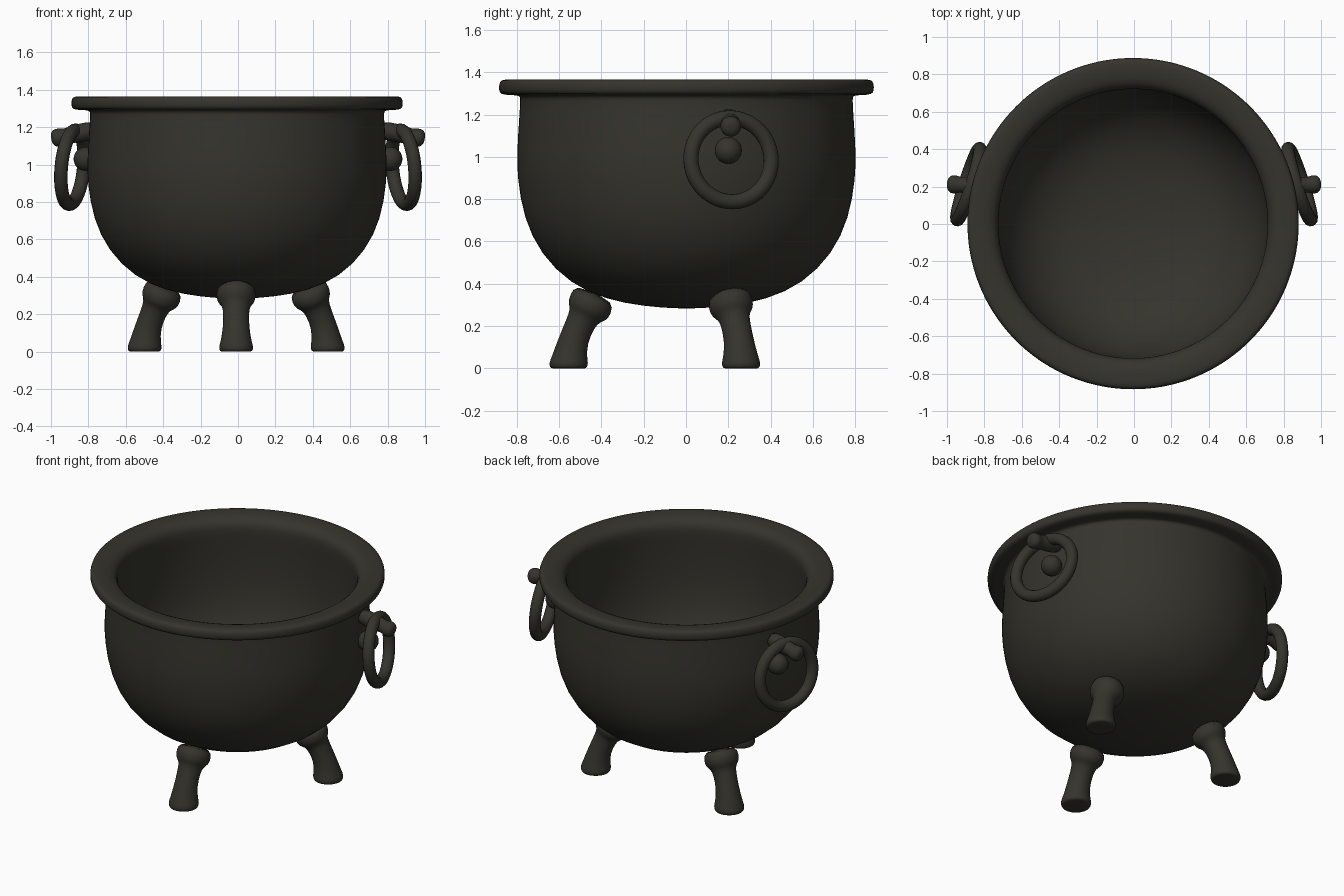
import bpy, bmesh, math
from mathutils import Matrix, Vector

cube = bpy.data.objects.get("Cube")
if cube:
    bpy.data.objects.remove(cube, do_unlink=True)

IRON = (0.035, 0.034, 0.026, 1)
iron = bpy.data.materials.new("dark_cast_iron")
iron.use_nodes = True
iron.diffuse_color = IRON
bsdf = iron.node_tree.nodes["Principled BSDF"]
bsdf.inputs["Base Color"].default_value = IRON
bsdf.inputs["Roughness"].default_value = 0.7


def finish(obj, name, subdivide=0):
    obj.name = obj.data.name = name
    obj.data.materials.append(iron)
    for poly in obj.data.polygons:
        poly.use_smooth = True
    if subdivide:
        mod = obj.modifiers.new("smooth", "SUBSURF")
        mod.levels = mod.render_levels = subdivide
    return obj


def loft(name, rings, sides, matrix=Matrix()):
    """Skin circles given as (centre x, z, radius, tilt in degrees)."""
    bm = bmesh.new()
    loops = []
    for cx, z, radius, tilt in rings:
        turn = Matrix.Rotation(math.radians(-tilt), 3, "Y")
        loop = []
        for i in range(sides):
            a = math.tau * i / sides
            p = turn @ Vector((radius * math.cos(a), radius * math.sin(a), 0))
            loop.append(bm.verts.new(matrix @ (p + Vector((cx, 0, z)))))
        loops.append(loop)
    for low, high in zip(loops, loops[1:]):
        for i in range(sides):
            j = (i + 1) % sides
            bm.faces.new((low[i], low[j], high[j], high[i]))
    bm.faces.new(loops[0][::-1])
    bm.faces.new(loops[-1])
    bmesh.ops.recalc_face_normals(bm, faces=bm.faces)
    mesh = bpy.data.meshes.new(name)
    bm.to_mesh(mesh)
    bm.free()
    obj = bpy.data.objects.new(name, mesh)
    bpy.context.collection.objects.link(obj)
    return finish(obj, name, 1)


def mirror(obj):
    obj.modifiers.new("mirror", "MIRROR").use_axis[0] = True


def bake(obj):
    bpy.ops.object.transform_apply(location=True, rotation=True, scale=True)
    return obj


# Pot: outer wall, flared rim, rolled lip and hollow inside
outer = [(.04, .283), (.2, .293), (.38, .325), (.55, .4), (.69, .54),
         (.77, .71), (.8, .9), (.802, 1.02), (.79, 1.2), (.785, 1.28)]
rim = [(.79, 1.292), (.865, 1.292), (.885, 1.302), (.888, 1.33),
       (.883, 1.357), (.865, 1.367), (.8, 1.364), (.75, 1.352),
       (.722, 1.32), (.718, 1.27)]
inner = [(.73, 1.15), (.735, .92), (.71, .74), (.63, .58), (.5, .46),
         (.35, .4), (.18, .37), (.04, .36)]
loft("pot", [(0, z, r, 0) for r, z in outer + rim + inner], 72,
     Matrix.Translation((-.005, .002, 0)))

# Three splayed legs with flat feet and tilted collars
leg = [(.555, 0, .07, 0), (.555, 0, .088, 0), (.555, .025, .094, 0),
       (.55, .055, .083, 4), (.535, .13, .07, 10), (.5, .21, .069, 20),
       (.478, .25, .076, 25), (.467, .268, .1, 25), (.452, .3, .108, 25),
       (.43, .36, .1, 25)]
for name, angle in (("front", -90), ("back_left", 28), ("back_right", 152)):
    loft(name + "_leg", leg, 24, Matrix.Translation((-.01, 0, 0))
         @ Matrix.Rotation(math.radians(angle), 4, "Z"))

# Hanging ring handles
normal = Vector((.95, .3, .09))
bpy.ops.mesh.primitive_torus_add(
    major_radius=.199, minor_radius=.036, major_segments=48, minor_segments=14,
    location=(.885, .213, .986), rotation=normal.to_track_quat("Z", "Y").to_euler())
mirror(finish(bake(bpy.context.object), "ring_handles"))

# Round bosses on the wall inside the rings
bpy.ops.mesh.primitive_uv_sphere_add(
    segments=24, ring_count=16, radius=.064, location=(.815, .2, 1.03))
mirror(finish(bake(bpy.context.object), "wall_bosses"))

# Pegs that carry the rings, ending in a knob
peg = [(0, -.05, .05, 0), (0, .05, .05, 0), (0, .1, .046, 0), (0, .135, .04, 0),
       (0, .158, .05, 0), (0, .185, .05, 0), (0, .203, .032, 0), (0, .206, .01, 0)]
aim = Vector((1, .06, -.22)).to_track_quat("Z", "Y").to_matrix().to_4x4()
mirror(loft("ring_pegs", peg, 20, Matrix.Translation((.797, .202, 1.18)) @ aim))
